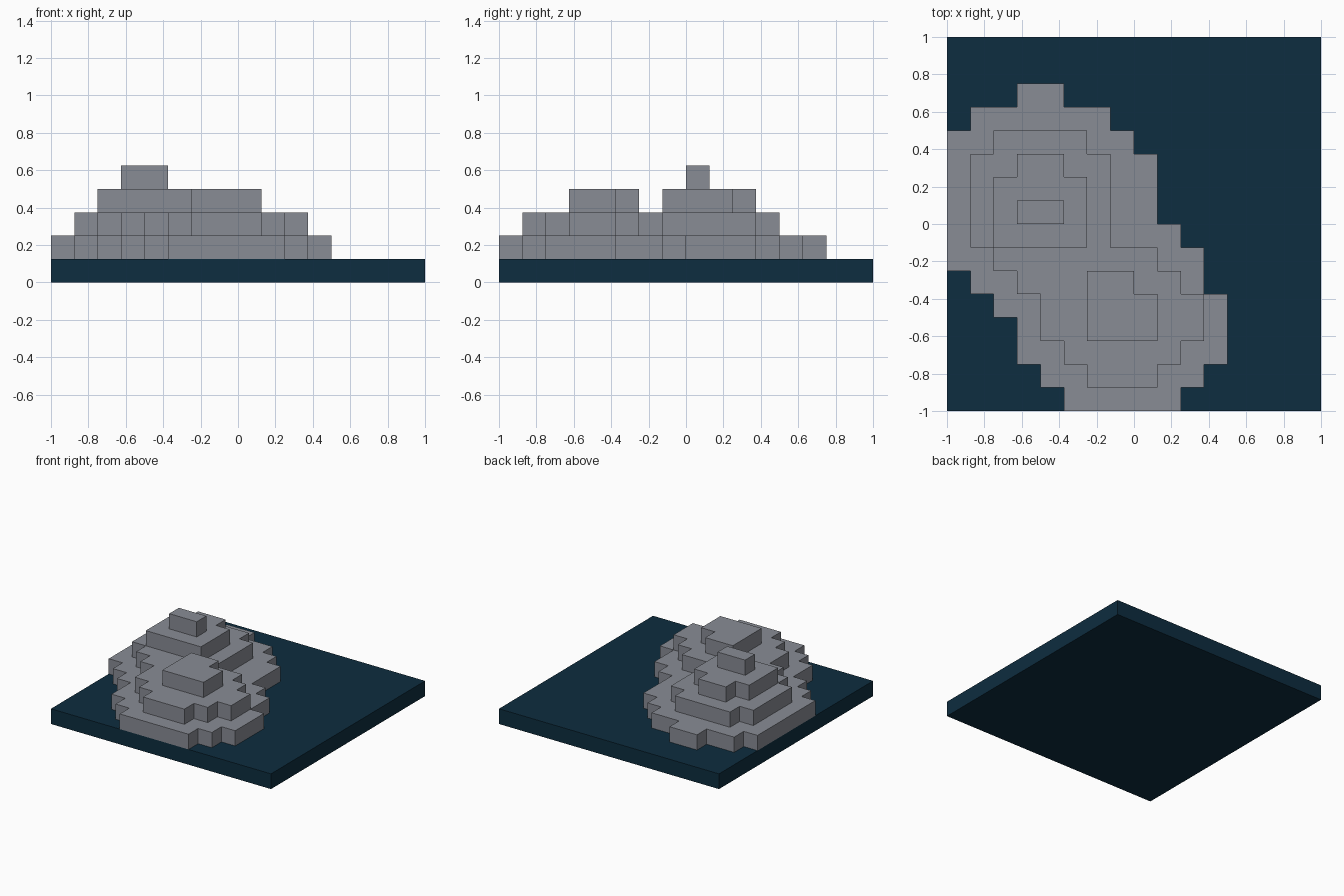
import bpy
import bmesh

cube = bpy.data.objects.get("Cube")
if cube:
    bpy.data.objects.remove(cube, do_unlink=True)

CELL = 0.125  # grid step, also the height of every layer


def material(name, rgb):
    mat = bpy.data.materials.new(name)
    mat.use_nodes = True
    colour = (*rgb, 1.0)
    mat.diffuse_color = colour
    bsdf = next(n for n in mat.node_tree.nodes if n.type == 'BSDF_PRINCIPLED')
    bsdf.inputs["Base Color"].default_value = colour
    return mat


navy = material("deep sea blue", (0.004, 0.026, 0.050))
grey = material("stone grey", (0.25, 0.265, 0.30))


def terrace(name, layer, top, bands, mat):
    """Stepped slab: bands run from the back edge (top) to the front as
    (rows deep, left x, right x), all in grid cells."""
    left, right, y = [], [], top
    for rows, x0, x1 in bands:
        for x, side in ((x0, left), (x1, right)):
            if side and side[-1][0] == x:
                side.pop()              # straight edge carries on
            else:
                side.append((x, y))
            side.append((x, y - rows))
        y -= rows
    bm = bmesh.new()
    verts = [bm.verts.new((x * CELL, y * CELL, layer * CELL))
             for x, y in left + right[::-1]]
    face = bm.faces.new(verts)
    ext = bmesh.ops.extrude_face_region(bm, geom=[face], use_keep_orig=True)
    bmesh.ops.translate(bm, vec=(0, 0, CELL),
                        verts=[g for g in ext["geom"] if isinstance(g, bmesh.types.BMVert)])
    bmesh.ops.recalc_face_normals(bm, faces=bm.faces)
    mesh = bpy.data.meshes.new(name)
    bm.to_mesh(mesh)
    bm.free()
    mesh.materials.append(mat)
    obj = bpy.data.objects.new(name, mesh)
    bpy.context.collection.objects.link(obj)
    return obj


# Square sea slab
terrace("sea_base", 0, 8, [(16, -8, 8)], navy)

# Lowest shore terrace
terrace("lower_terrace", 1, 6, [
    (1, -5, -3), (1, -7, -1), (1, -8, 0), (3, -8, 1), (1, -8, 2), (1, -8, 3),
    (1, -7, 3), (1, -6, 4), (2, -5, 4), (1, -4, 3), (1, -3, 2)], grey)

# Middle terrace
terrace("middle_terrace", 2, 4, [
    (1, -6, -2), (4, -7, -1), (1, -6, 1), (1, -5, 2), (2, -4, 3),
    (1, -3, 2), (1, -2, 1)], grey)

# Two hills and the summit
terrace("back_hill", 3, 3, [(1, -5, -3), (3, -6, -2)], grey)
terrace("front_hill", 3, -2, [(1, -2, 0), (2, -2, 1)], grey)
terrace("summit", 4, 1, [(1, -5, -3)], grey)
